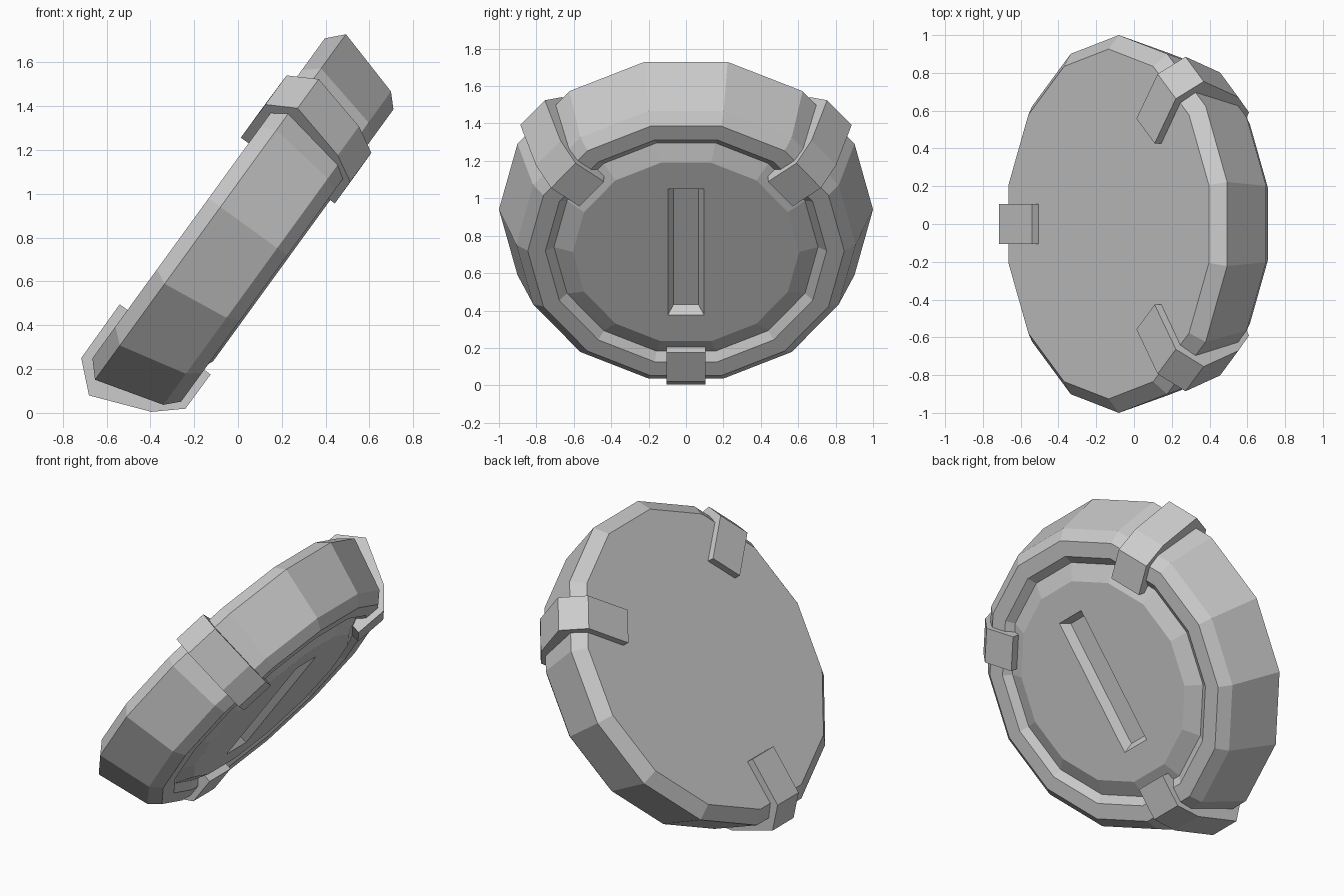
import bpy, bmesh
from math import cos, sin, pi, radians
from mathutils import Matrix

if "Cube" in bpy.data.objects:
    bpy.data.objects.remove(bpy.data.objects["Cube"])

SIDES = 14
# Local frame: X = up the disc, Y = across, Z = disc axis (towards the plain face)
TILT = Matrix.Translation((0.047, 0, 0.848)) @ Matrix.Rotation(radians(-54), 4, 'Y')
MID = 0.46  # axial offset of the disc centre


def make_object(name, bm, matrix):
    bmesh.ops.recalc_face_normals(bm, faces=bm.faces)
    mesh = bpy.data.meshes.new(name)
    bm.to_mesh(mesh)
    bm.free()
    ob = bpy.data.objects.new(name, mesh)
    bpy.context.collection.objects.link(ob)
    ob.matrix_world = matrix
    return ob


def loft(bm, loops):
    """Skin equal-length vertex loops and cap both ends."""
    rings = [[bm.verts.new(p) for p in loop] for loop in loops]
    for a, b in zip(rings, rings[1:]):
        for i in range(len(a)):
            j = (i + 1) % len(a)
            bm.faces.new((a[i], a[j], b[j], b[i]))
    bm.faces.new(rings[0])
    bm.faces.new(rings[-1])


def ring(r, z):
    return [(r * cos((i + 0.5) * 2 * pi / SIDES), r * sin((i + 0.5) * 2 * pi / SIDES), z - MID)
            for i in range(SIDES)]


def rect(x, y, z):
    return [(sx * x, sy * y, z - MID) for sx, sy in ((1, 1), (-1, 1), (-1, -1), (1, -1))]


# Disc body: plain back, bevelled wall, rim, groove and raised centre
profile = [(0.926, 0.684), (1.0, 0.617), (0.907, 0.297), (0.846, 0.24),
           (0.752, 0.24), (0.706, 0.275), (0.605, 0.23)]
bm = bmesh.new()
loft(bm, [ring(r, z) for r, z in profile])
disc = make_object("disc_body", bm, TILT)

# Tapered slot in the centre panel
bm = bmesh.new()
loft(bm, [rect(0.447, 0.127, 0.177), rect(0.387, 0.067, 0.283)])
cutter = make_object("slot_cutter", bm, TILT)
cutter.hide_render = True
cutter.hide_set(True)
cut = disc.modifiers.new("slot", 'BOOLEAN')
cut.operation = 'DIFFERENCE'
cut.solver = 'EXACT'
cut.object = cutter

# Three clips wrapped around the edge, each in the middle of a facet
clip_profile = [(0.63, 0.728), (0.932, 0.726), (1.049, 0.597), (0.942, 0.322),
                (0.839, 0.205), (0.645, 0.204), (0.645, 0.273), (0.80, 0.30),
                (0.86, 0.58), (0.63, 0.67)]
for k, steps in enumerate((2, -2, 7)):
    bm = bmesh.new()
    loft(bm, [[(r, y, z - MID) for r, z in clip_profile] for y in (-0.105, 0.105)])
    make_object(f"edge_clip_{k + 1}", bm, TILT @ Matrix.Rotation(steps * 2 * pi / SIDES, 4, 'Z'))
